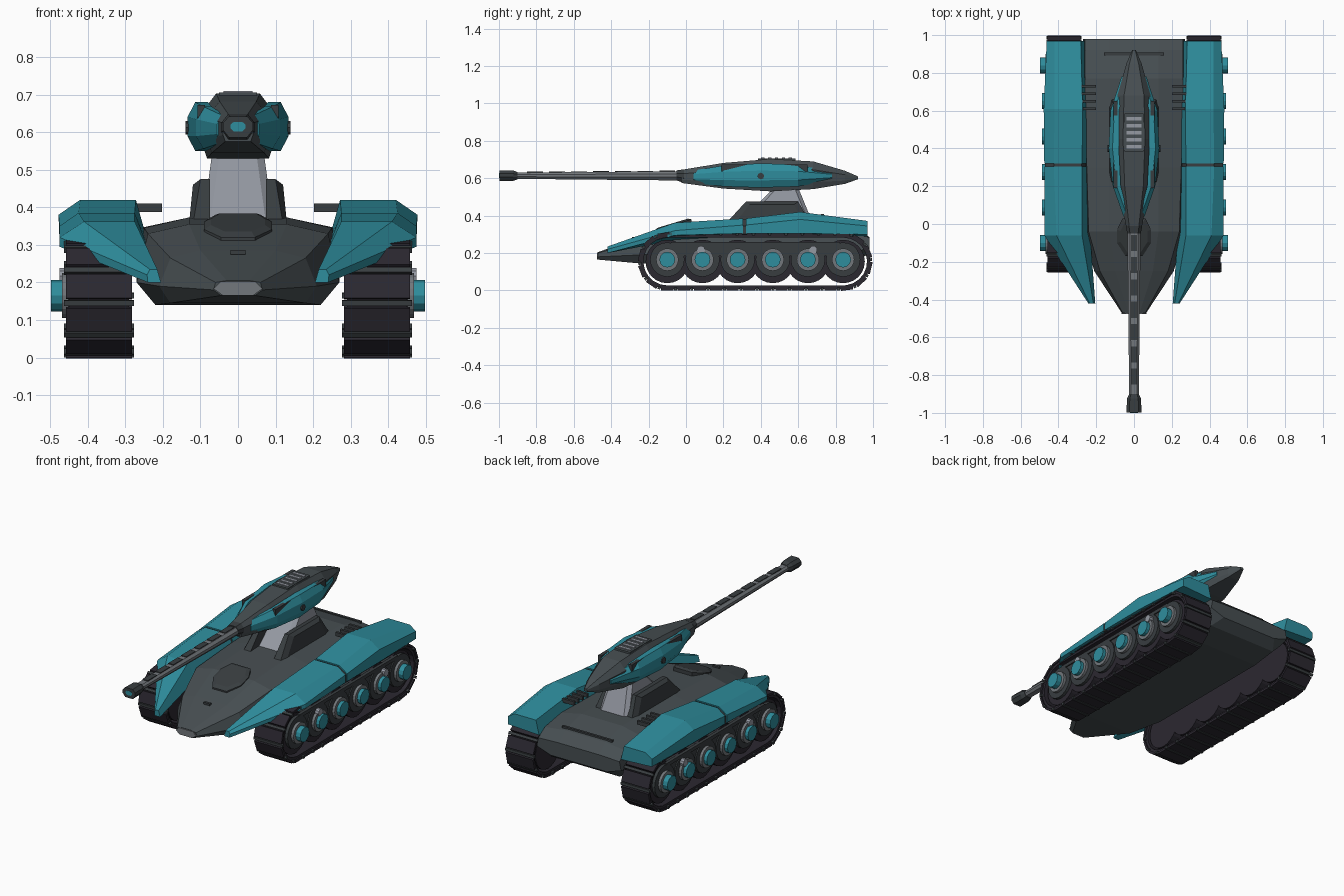
import bpy, bmesh, math
from mathutils import Matrix, Vector

cube = bpy.data.objects.get("Cube")
if cube:
    bpy.data.objects.remove(cube, do_unlink=True)


def material(name, r, g, b):
    m = bpy.data.materials.new(name)
    m.use_nodes = True
    m.diffuse_color = (r, g, b, 1)
    m.node_tree.nodes["Principled BSDF"].inputs["Base Color"].default_value = (r, g, b, 1)
    return m


HULL = material("hull grey", .062, .076, .083)
DARK = material("dark grey", .04, .047, .051)
TEAL = material("teal paint", .028, .27, .34)
LIGHT = material("light grey", .3, .32, .365)
STEEL = material("steel grey", .17, .185, .2)
TRACK = material("track black", .024, .021, .03)


def finish(name, bm, mat, mirror=False):
    bmesh.ops.recalc_face_normals(bm, faces=bm.faces)
    mesh = bpy.data.meshes.new(name)
    bm.to_mesh(mesh)
    bm.free()
    mesh.materials.append(mat)
    ob = bpy.data.objects.new(name, mesh)
    bpy.context.collection.objects.link(ob)
    if mirror:
        ob.modifiers.new("mirror", "MIRROR")
    return ob


def loft(name, rings, mat, mirror=False, closed=False):
    """Skin a row of equal-length rings, capped at both ends or joined into a loop."""
    bm = bmesh.new()
    vs = [[bm.verts.new(p) for p in ring] for ring in rings]
    n = len(rings[0])
    pairs = list(zip(vs, vs[1:]))
    if closed:
        pairs.append((vs[-1], vs[0]))
    else:
        bm.faces.new(vs[0])
        bm.faces.new(vs[-1])
    for a, b in pairs:
        for i in range(n):
            j = (i + 1) % n
            bm.faces.new((a[i], a[j], b[j], b[i]))
    return finish(name, bm, mat, mirror)


def symmetric(y, half):
    return [(x, y, z) for x, z in half] + [(-x, y, z) for x, z in reversed(half)]


def add_box(bm, centre, size, turn=0):
    m = Matrix.Translation(centre) @ Matrix.Rotation(turn, 4, "X") @ Matrix.Diagonal((*size, 1))
    bmesh.ops.create_cube(bm, size=1, matrix=m)


def boxes(name, items, mat, mirror=False):
    bm = bmesh.new()
    for item in items:
        add_box(bm, *item)
    return finish(name, bm, mat, mirror)


def discs(name, items, mat, sides=20):
    """Cylinders across x: (y, z, radius, x_in, x_out)."""
    bm = bmesh.new()
    for y, z, r, x0, x1 in items:
        m = Matrix.Translation(((x0 + x1) / 2, y, z)) @ Matrix.Rotation(math.pi / 2, 4, "Y")
        bmesh.ops.create_cone(bm, cap_ends=True, segments=sides, radius1=r, radius2=r,
                              depth=x1 - x0, matrix=m)
    return finish(name, bm, mat, True)


# Hull
loft("hull", [
    symmetric(-.47, [(.045, .165), (.065, .18), (.06, .2), (.03, .205)]),
    symmetric(-.25, [(.18, .145), (.21, .19), (.18, .265), (.1, .285)]),
    symmetric(-.04, [(.22, .14), (.27, .2), (.24, .33), (.13, .355)]),
    symmetric(.3, [(.22, .14), (.27, .2), (.25, .345), (.13, .373)]),
    symmetric(.77, [(.22, .14), (.27, .2), (.26, .345), (.13, .373)]),
    symmetric(.92, [(.22, .16), (.27, .21), (.26, .32), (.13, .335)]),
    symmetric(.98, [(.18, .2), (.27, .23), (.26, .28), (.13, .285)]),
], HULL)
loft("nose_plate", [symmetric(y, [(.04, .165), (.065, .183), (.045, .203)])
                    for y in (-.476, -.46)], STEEL)
boxes("rear_deck_strip", [((0, .9, .342), (.32, .014, .012))], DARK)

# Front hatch: an octagonal lid lying on the sloped deck
def hatch_ring(s, lift):
    half = [(.045, -.17), (.09, -.1), (.09, -.03), (.06, .03)]
    pts = half + [(-x, y) for x, y in reversed(half)]
    return [(x * s, -.07 + (y + .07) * s, .338 + .3 * (y + .07) * s + lift) for x, y in pts]


loft("front_hatch", [hatch_ring(1, -.03), hatch_ring(1, .012), hatch_ring(.8, .022)], DARK)
boxes("hatch_handle", [((0, -.28, .28), (.04, .015, .012))], DARK)

# Fenders, split by a narrow seam
def fender_ring(y, ib, it, ot, om, ob):
    return [(x, y, z) for x, z in (ib, it, ot, om, ob)]


seam = [(.235, .29), (.275, .385), (.425, .385), (.475, .35), (.475, .305)]
loft("front_fender", [
    fender_ring(-.42, (.205, .2), (.215, .235), (.235, .235), (.242, .22), (.24, .2)),
    fender_ring(-.06, (.232, .27), (.275, .362), (.41, .362), (.475, .32), (.475, .295)),
    fender_ring(.305, *seam)], TEAL, True)
loft("rear_fender", [
    fender_ring(.32, *seam),
    fender_ring(.61, (.24, .29), (.272, .42), (.42, .42), (.478, .38), (.475, .305)),
    fender_ring(.97, (.262, .29), (.282, .372), (.42, .372), (.462, .345), (.46, .3))], TEAL, True)
loft("fender_seam", [[(x * .97 + .01, y, z * .97 + .005) for x, z in seam]
                     for y in (.3, .325)], DARK, True)
boxes("fender_vent", [((.24, .61 + .04 * i, .399), (.075, .014, .022)) for i in range(4)],
      DARK, True)

# Tracks: a stadium belt with plates and connecting bars
Z0, Y0, Y1 = .155, -.1, .84
SPAN = Y1 - Y0
ARC = math.pi * .145
LOOP = 2 * (SPAN + ARC)


def on_track(d, r):
    """Point at distance d round the loop, at radius r, and its turn about x."""
    d %= LOOP
    if d < SPAN:
        return Vector((.37, Y0 + d, Z0 - r)), 0
    if d < SPAN + ARC:
        a, y = (d - SPAN) / .145, Y1
    elif d < 2 * SPAN + ARC:
        return Vector((.37, Y1 - (d - SPAN - ARC), Z0 + r)), math.pi
    else:
        a, y = math.pi + (d - 2 * SPAN - ARC) / .145, Y0
    return Vector((.37, y + r * math.sin(a), Z0 - r * math.cos(a))), a


belt = []
steps = 64
for i in range(steps):
    inner, outer = (on_track(LOOP * i / steps, r)[0] for r in (.128, .146))
    side = Vector((.08, 0, 0))
    belt.append([inner - side, inner + side, outer + side, outer - side])
loft("track_belt", belt, TRACK, True, True)

count = 32
plates, bars = [], []
for i in range(count):
    p, a = on_track(LOOP * i / count, .148)
    plates.append((p, (.176, .066, .013), a))
    p, a = on_track(LOOP * (i + .5) / count, .147)
    bars.append((p, (.186, .015, .016), a))
boxes("track_plates", plates, TRACK, True)
boxes("track_bars", bars, DARK, True)

# Road wheels
wheel_y = [Y0 + SPAN * i / 5 for i in range(6)]
ZW = .165
discs("wheel_tyres", [(y, Z0, .116, .295, .435) for y in wheel_y], TRACK, 24)
discs("wheel_discs", [(y, ZW, .092, .43, .452) for y in wheel_y], DARK)
discs("wheel_rims", [(y, ZW, .06, .45, .468) for y in wheel_y], STEEL)
discs("wheel_hubs", [(y, ZW, .042, .46, .498 if y in (wheel_y[0], wheel_y[-1]) else .488)
                     for y in wheel_y], TEAL, 12)
discs("return_rollers", [(y, .217, .022, .43, .475) for y in (.08, .68)], LIGHT, 10)
boxes("suspension_beam", [((.375, .37, .22), (.14, .88, .07)),
                          ((.442, .37, .25), (.02, .9, .02))], DARK, True)

# Turret pedestal and its armoured skirts
def rect_ring(w, y0, y1, z, c=.02):
    return [(w - c, y0, z), (w, y0 + c, z), (w, y1 - c, z), (w - c, y1, z),
            (c - w, y1, z), (-w, y1 - c, z), (-w, y0 + c, z), (c - w, y0, z)]


loft("turret_pedestal", [rect_ring(.095, .28, .68, .355), rect_ring(.068, .47, .6, .55)], LIGHT)
skirt = [(.21, .355), (.32, .475), (.6, .475), (.67, .355)]
loft("pedestal_skirt", [
    [(.075, y, z) for y, z in skirt],
    [(.1 if z > .4 else .12, y, z) for y, z in skirt],
    [(.12 if z > .4 else .132, .45 + (y - .45) * .85, z - .015) for y, z in skirt],
], DARK, True)

# Turret body
def pod_ring(y, w, top, low):
    h = top - low
    return symmetric(y, [(.85 * w, low), (w, low + .25 * h), (w, top - .3 * h), (.6 * w, top)])


loft("turret_body", [
    pod_ring(-.025, .04, .645, .575), pod_ring(.2, .082, .682, .545),
    pod_ring(.45, .097, .703, .53), pod_ring(.68, .088, .69, .542),
    pod_ring(.85, .04, .64, .57), pod_ring(.92, .01, .61, .595)], HULL)

# Turret cheek armour
def cheek_ring(y, x_in, x_out, top, low):
    h = top - low
    return [(x_in, y, low), (x_out - .02, y, low), (x_out, y, low + .3 * h),
            (x_out, y, top - .3 * h), (x_out - .02, y, top), (x_in, y, top)]


loft("turret_cheek", [
    cheek_ring(.04, .03, .056, .642, .575), cheek_ring(.2, .07, .112, .668, .556),
    cheek_ring(.4, .08, .134, .68, .55), cheek_ring(.6, .08, .124, .672, .556),
    cheek_ring(.78, .04, .066, .635, .59)], TEAL, True)
boxes("cheek_rail", [((.098, .42, .645), (.02, .46, .056))], DARK, True)
discs("cheek_bolt", [(.4, .612, .018, .12, .14)], DARK, 8)

# Turret roof vent
boxes("roof_vent_base", [((0, .485, .7), (.1, .2, .012))], HULL)
boxes("roof_vent_slats", [((0, .41 + .037 * i, .704), (.078, .018, .012)) for i in range(5)], LIGHT)

# Gun barrel, top rail segments and muzzle
def gun_ring(y, w, top, low):
    return symmetric(y, [(.6 * w, low), (w, low + .35 * (top - low)), (w, top - .3 * (top - low)),
                         (.6 * w, top)])


loft("gun_barrel", [gun_ring(0, .036, .638, .588), gun_ring(-.93, .025, .63, .597)], STEEL)
boxes("barrel_rail", [((0, -.1 - .118 * i, .635 - .001 * i), (.034, .085, .012))
                      for i in range(7)], DARK)
loft("barrel_collar", [gun_ring(-.01, .044, .648, .575), gun_ring(-.05, .036, .642, .588)], DARK)
loft("muzzle", [gun_ring(-.9, .026, .633, .594), gun_ring(-.925, .037, .642, .586),
                gun_ring(-.998, .04, .642, .586)], DARK)
loft("muzzle_bore", [gun_ring(y, .02, .627, .602) for y in (-1, -.99)], TEAL)
